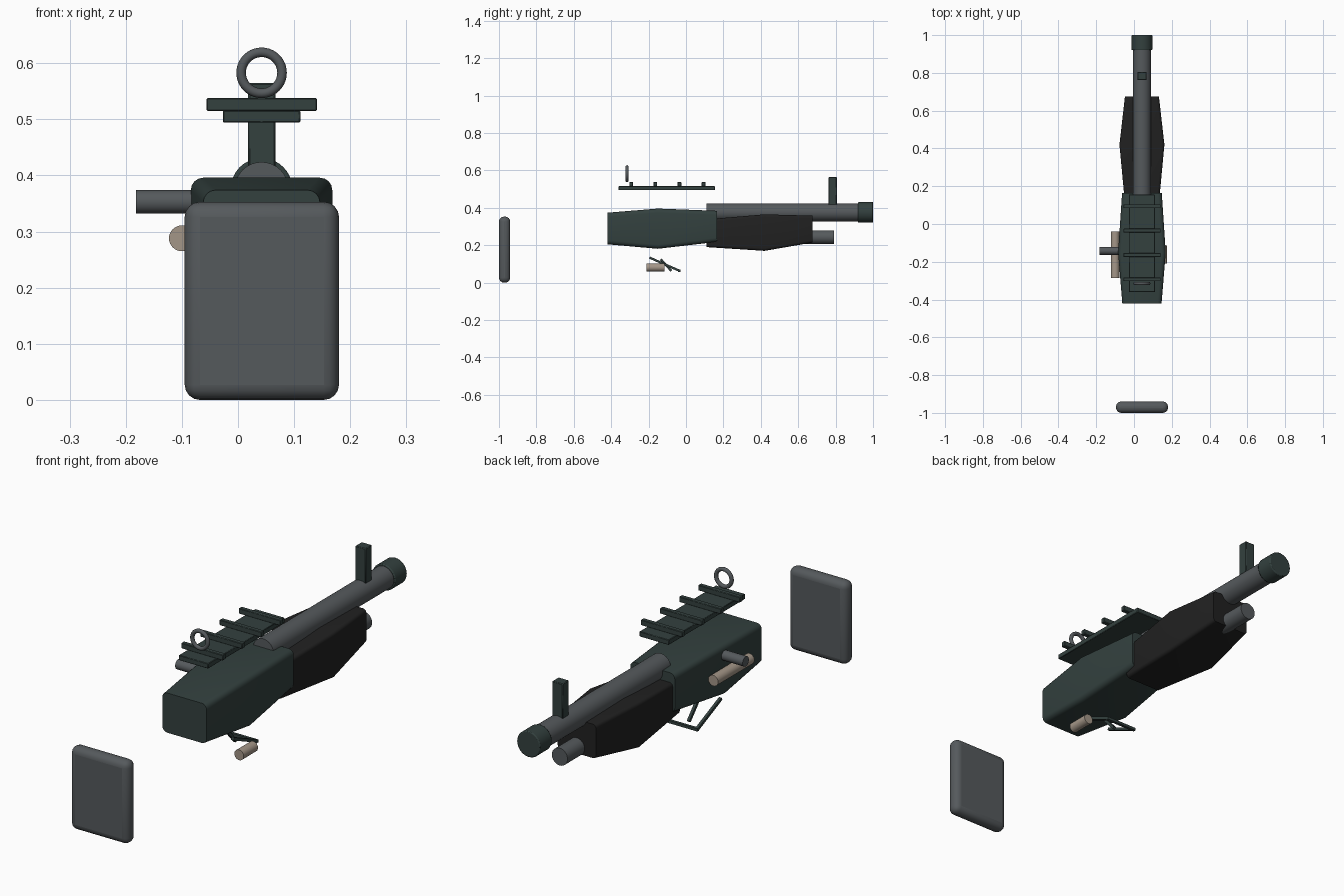
import bpy, bmesh, math
from mathutils import Vector

if "Cube" in bpy.data.objects:
    bpy.data.objects.remove(bpy.data.objects["Cube"])

CX = 0.042  # centre line of the gun


def material(name, rgb):
    m = bpy.data.materials.new(name)
    m.diffuse_color = (*rgb, 1)
    m.use_nodes = True
    m.node_tree.nodes["Principled BSDF"].inputs["Base Color"].default_value = m.diffuse_color
    return m


GREEN = material("dark_green", (0.033, 0.052, 0.049))
GREY = material("steel_grey", (0.091, 0.101, 0.108))
BLACK = material("black", (0.015, 0.015, 0.015))
TAN = material("tan", (0.37, 0.305, 0.245))


def finish(ob, name, mat, smooth=True):
    ob.name = name
    ob.data.materials.append(mat)
    if smooth:
        bpy.ops.object.select_all(action='DESELECT')
        ob.select_set(True)
        bpy.context.view_layer.objects.active = ob
        bpy.ops.object.shade_smooth_by_angle(angle=math.radians(35))
    return ob


def box(name, lo, hi, mat, bevel=0.0, segments=3):
    lo, hi = Vector(lo), Vector(hi)
    bpy.ops.mesh.primitive_cube_add(size=1)
    ob = bpy.context.object
    for v in ob.data.vertices:
        v.co = (lo + hi) / 2 + v.co * (hi - lo)
    if bevel:
        mod = ob.modifiers.new("round", 'BEVEL')
        mod.width, mod.segments = bevel, segments
    return finish(ob, name, mat, bevel > 0)


def rod(name, a, b, r, mat, sides=32, bevel=0.0):
    a, b = Vector(a), Vector(b)
    bpy.ops.mesh.primitive_cylinder_add(vertices=sides, radius=r, depth=(b - a).length,
                                        location=(a + b) / 2)
    ob = bpy.context.object
    ob.rotation_mode = 'QUATERNION'
    ob.rotation_quaternion = (b - a).to_track_quat('Z', 'Y')
    if bevel:
        mod = ob.modifiers.new("round", 'BEVEL')
        mod.width, mod.segments = bevel, 2
        mod.limit_method = 'ANGLE'
    return finish(ob, name, mat)


def bar(name, a, b, t, mat):
    """Thin square bar between two points."""
    ob = rod(name, a, b, t * 0.7071, mat, 4)
    for v in ob.data.vertices:
        x, y = v.co.x, v.co.y
        v.co.x, v.co.y = (x - y) * 0.7071, (x + y) * 0.7071
    return ob


def loft(name, sections, radius, mat):
    """Rounded rectangles (y, half width, z low, z high) joined along y."""
    bm = bmesh.new()
    rings = []
    for y, w, z0, z1 in sections:
        ring = []
        for k, (sx, z, sz) in enumerate([(1, z1, 1), (-1, z1, 1), (-1, z0, -1), (1, z0, -1)]):
            for i in range(5):
                a = math.radians(90 * k + 22.5 * i)
                ring.append(bm.verts.new((CX + sx * (w - radius) + radius * math.cos(a), y,
                                          z - sz * radius + radius * math.sin(a))))
        rings.append(ring)
    n = len(rings[0])
    for p, q in zip(rings, rings[1:]):
        for i in range(n):
            bm.faces.new((p[i], p[(i + 1) % n], q[(i + 1) % n], q[i]))
    bm.faces.new(rings[0])
    bm.faces.new(rings[-1])
    bmesh.ops.recalc_face_normals(bm, faces=bm.faces)
    me = bpy.data.meshes.new(name)
    bm.to_mesh(me)
    bm.free()
    ob = bpy.data.objects.new(name, me)
    bpy.context.collection.objects.link(ob)
    return finish(ob, name, mat)


# Butt plate
box("butt_plate", (-0.095, -1.0, 0.0), (0.18, -0.94, 0.353), GREY, 0.027, 4)

# Receiver and forestock
loft("receiver", [(-0.42, 0.104, 0.205, 0.374), (-0.15, 0.126, 0.181, 0.396),
                  (0.165, 0.105, 0.218, 0.384)], 0.022, GREEN)
loft("forestock", [(0.11, 0.09, 0.19, 0.338), (0.42, 0.119, 0.17, 0.365),
                   (0.675, 0.09, 0.214, 0.358)], 0.014, BLACK)

# Barrel, muzzle and magazine tube
rod("barrel", (CX, 0.11, 0.376), (CX, 0.93, 0.376), 0.048, GREY)
rod("muzzle", (CX, 0.92, 0.376), (CX, 1.0, 0.376), 0.055, GREEN, bevel=0.004)
rod("magazine_tube", (CX, 0.3, 0.243), (CX, 0.79, 0.243), 0.037, GREY)

# Front sight post
box("front_sight", (0.018, 0.762, 0.41), (0.067, 0.806, 0.565), GREEN, 0.003, 1)

# Top rail with cross ridges
box("rail", (-0.027, -0.36, 0.494), (0.111, 0.155, 0.516), GREEN, 0.002, 1)
for i in range(4):
    y = -0.293 + 0.129 * i
    box("rail_ridge", (-0.056, y - 0.01, 0.515), (0.141, y + 0.01, 0.538), GREEN, 0.002, 1)

# Rear ring sight
bpy.ops.mesh.primitive_torus_add(major_radius=0.0365, minor_radius=0.0085, major_segments=40,
                                 minor_segments=12, location=(CX, -0.315, 0.583),
                                 rotation=(math.pi / 2, 0, 0))
finish(bpy.context.object, "ring_sight", GREY)

# Bolt handle and the two shells
rod("bolt_handle", (-0.182, -0.142, 0.353), (0.0, -0.142, 0.353), 0.021, GREY)
rod("side_shell", (-0.1, -0.285, 0.288), (-0.1, -0.04, 0.288), 0.023, TAN)
rod("lower_shell", (0.152, -0.21, 0.081), (0.152, -0.114, 0.081), 0.022, TAN)

# Trigger guard and trigger
for s in (-1, 1):
    x = CX + s * 0.069
    bar("guard_side", (x, -0.195, 0.134), (x, -0.034, 0.063), 0.012, GREEN)
bar("guard_front", (CX - 0.075, -0.036, 0.063), (CX + 0.075, -0.036, 0.063), 0.012, GREEN)
bar("trigger", (CX, -0.135, 0.125), (CX, -0.078, 0.062), 0.012, GREEN)
